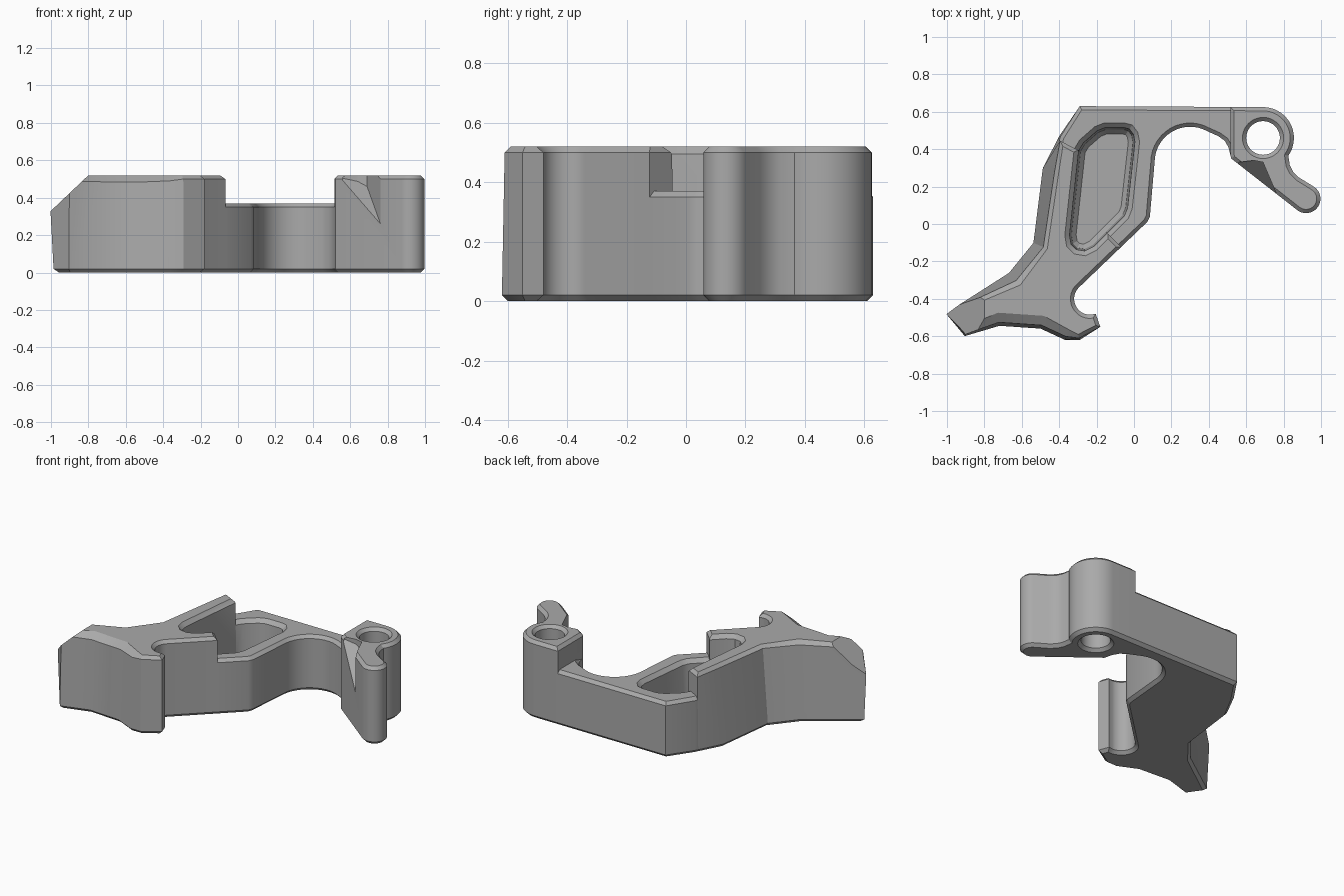
import bpy, bmesh
from math import radians, cos, sin, pi
from mathutils import Vector

if "Cube" in bpy.data.objects:
    bpy.data.objects.remove(bpy.data.objects["Cube"])

HIGH, LOW, CH = 0.52, 0.37, 0.02

steel = bpy.data.materials.new("grey_steel")
steel.use_nodes = True
steel.diffuse_color = (0.4, 0.4, 0.4, 1)
steel.node_tree.nodes["Principled BSDF"].inputs["Base Color"].default_value = (0.4, 0.4, 0.4, 1)


def arc(cx, cy, r, a0, a1, n=14):
    angles = [radians(a0 + (a1 - a0) * i / n) for i in range(n + 1)]
    return [(cx + r * cos(a), cy + r * sin(a)) for a in angles]


def finish(name, bm):
    bmesh.ops.recalc_face_normals(bm, faces=bm.faces)
    mesh = bpy.data.meshes.new(name)
    bm.to_mesh(mesh)
    bm.free()
    mesh.materials.append(steel)
    ob = bpy.data.objects.new(name, mesh)
    bpy.context.collection.objects.link(ob)
    return ob


def miter(points):
    """Inward offset direction at each corner of a counter-clockwise outline."""
    result = []
    for i, p in enumerate(points):
        before = (p - points[i - 1]).normalized()
        after = (points[(i + 1) % len(points)] - p).normalized()
        n1, n2 = Vector((-before.y, before.x)), Vector((-after.y, after.x))
        result.append((n1 + n2) / max(1 + n1.dot(n2), 0.3))
    return result


def loft(name, outline, rings):
    """Stack inset copies of an outline; corners are (x, y, wall lean, top chamfer factor)."""
    pts = [Vector(p[:2]) for p in outline]
    lean = [p[2] if len(p) > 2 else 0 for p in outline]
    wide = [p[3] if len(p) > 3 else 1 for p in outline]
    bm = bmesh.new()
    loops = []
    for inset, z in rings:
        loop = []
        for p, m, s, w in zip(pts, miter(pts), lean, wide):
            w = w if z > 0.3 else 1
            q = p + m * (inset * w + s * z / HIGH)
            drop = (w - 1) * 0.01 if inset == 0 else 0
            loop.append(bm.verts.new((q.x, q.y, z - drop)))
        loops.append(loop)
    n = len(pts)
    for a, b in zip(loops, loops[1:]):
        for i in range(n):
            j = (i + 1) % n
            bm.faces.new((a[i], a[j], b[j], b[i]))
    bm.faces.new(loops[0][::-1])
    bm.faces.new(loops[-1])
    return finish(name, bm)


def hull(name, points):
    bm = bmesh.new()
    for p in points:
        bm.verts.new(p)
    bmesh.ops.convex_hull(bm, input=bm.verts)
    return finish(name, bm)


def cut(ob, cutter, operation="DIFFERENCE"):
    mod = ob.modifiers.new("cut", "BOOLEAN")
    mod.object, mod.operation, mod.solver = cutter, operation, "EXACT"
    bpy.context.view_layer.objects.active = ob
    bpy.ops.object.modifier_apply(modifier=mod.name)
    bpy.data.objects.remove(cutter)


# Outline of the whole lever, counter-clockwise
outline = [(-0.29, 0.63), (-0.40, 0.47, 0.01), (-0.49, 0.30, 0.07), (-0.54, -0.10, 0.06),
           (-0.67, -0.26, 0.06, 1.5), (-0.985, -0.485, -0.02), (-0.905, -0.60, 0.01, 2),
           (-0.72, -0.545, 0.02, 2.5), (-0.50, -0.56, 0.02, 2.5), (-0.37, -0.62, 0.02, 2),
           (-0.29, -0.62, 0.01), (-0.18, -0.55), (-0.205, -0.48)]
outline += arc(-0.235, -0.40, 0.085, 270, 135)
outline += [(0.07, 0.01), (0.085, 0.04)]
outline += arc(0.30, 0.33, 0.19, 180, 60)
outline += [(0.45, 0.47), (0.485, 0.445), (0.505, 0.41), (0.52, 0.35)]
outline += arc(0.92, 0.135, 0.077, -125, 55)
outline += [(0.88, 0.25), (0.85, 0.28), (0.833, 0.315)]
outline += arc(0.69, 0.46, 0.165, -35, 90, 18)

# Area of the lowered middle web
web_area = [(0.515, 0.8), (-0.6, 0.8), (-0.6, 0.55), (-0.25, 0.37),
            (-0.16, -0.03), (0.04, -0.23), (0.515, -0.23)]

pocket = [(-0.05, 0.54), (-0.16, 0.54), (-0.21, 0.52), (-0.29, 0.45), (-0.32, 0.40),
          (-0.37, -0.06), (-0.36, -0.12), (-0.32, -0.16), (-0.26, -0.17), (-0.20, -0.14),
          (-0.03, 0.03), (-0.01, 0.08), (0.03, 0.44), (0.02, 0.49), (-0.01, 0.53)]


def body(name, top):
    return loft(name, outline, [(CH, 0), (0, CH), (0, top - CH), (CH, top)])


def pocket_cutter(top):
    return loft("pocket_cutter", pocket, [(0.06, 0.12), (0.035, 0.15), (0.025, top - 0.025),
                                          (0, top), (0, top + 0.2)])


# Full-height ends: claw arm and pivot boss
ends = body("claw_and_pivot", HIGH)
cut(ends, loft("web_cutter", web_area, [(0, -0.1), (0, HIGH - CH), (-CH, HIGH), (-CH, 0.7)]))
cut(ends, pocket_cutter(HIGH))

# Sloped claw tip
cut(ends, hull("tip_cutter", [(x, y, z) for y in (-1, 0)
                              for x, z in ((-1.1, 0.235), (-0.7, 0.615), (-1.1, 0.615))]))

# Pivot hole with countersunk rims
circle = arc(0.69, 0.46, 0.09, 0, 360 - 360 / 40, 39)
cut(ends, loft("hole_cutter", circle, [(-0.03, -0.01), (0, 0.02), (0, 0.50), (-0.03, 0.53)]))

# Sloped relief between pivot boss and tail
relief = [(0.56, 0.33), (0.64, 0.34), (0.69, 0.33), (0.79, 0.095), (0.55, 0.10)]
floor = [(x, y, 0.48 - 0.34 * (x - 0.57) + 1.04 * (y - 0.31)) for x, y in relief]
cut(ends, hull("relief_cutter", floor + [(x, y, 0.7) for x, y in relief]))

# Lowered web joining the two ends
web = body("middle_web", LOW)
cut(web, loft("web_area_cutter", web_area, [(0, -0.1), (0, 0.7)]), "INTERSECT")
cut(web, pocket_cutter(LOW))

# Smooth round walls, crisp chamfers
for ob in (ends, web):
    bpy.ops.object.select_all(action="DESELECT")
    ob.select_set(True)
    bpy.context.view_layer.objects.active = ob
    bpy.ops.object.shade_smooth_by_angle(angle=radians(25))
